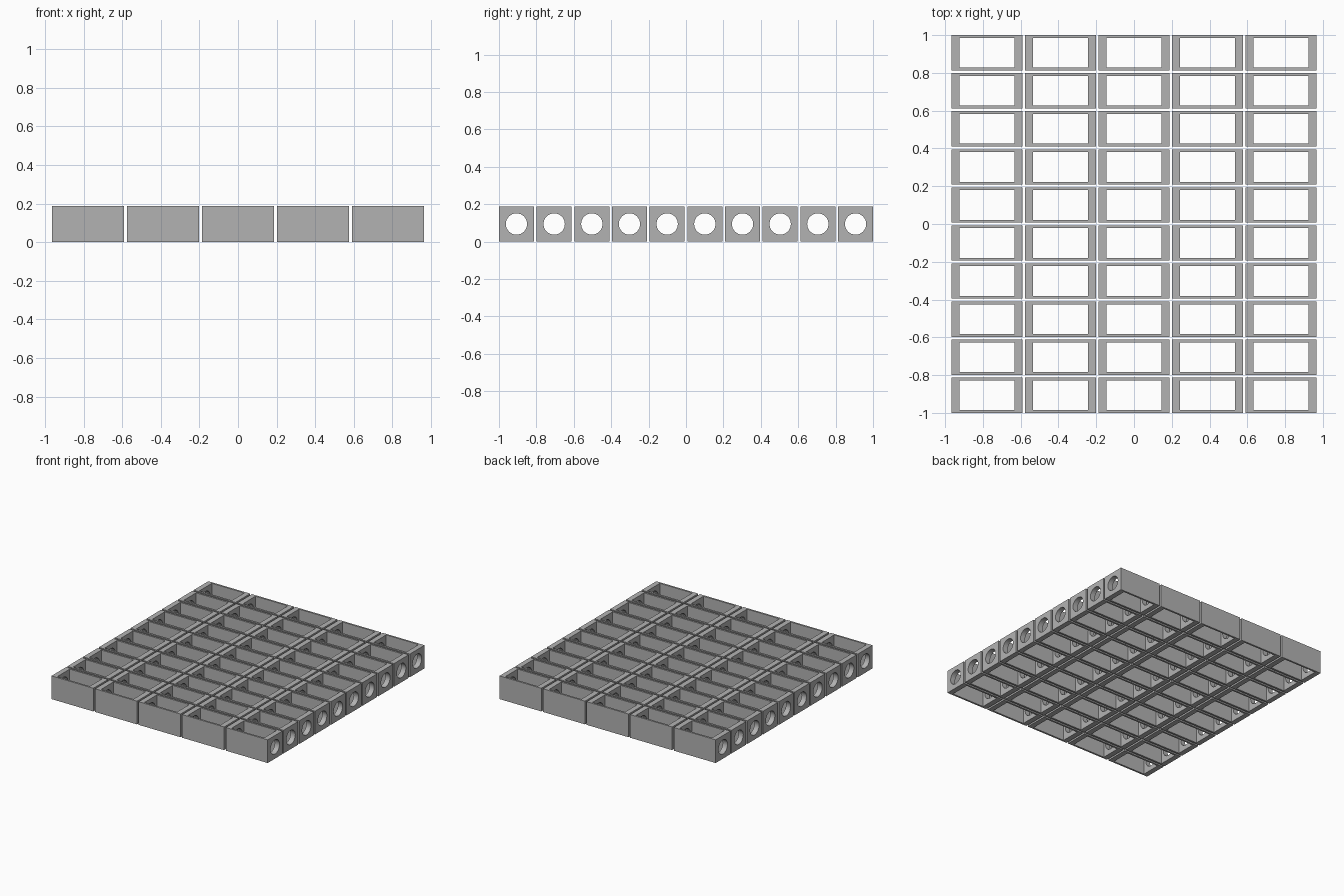
import bpy, math

if "Cube" in bpy.data.objects:
    bpy.data.objects.remove(bpy.data.objects["Cube"])

# Overall measures of one block and of the grid
L, W, H = 0.374, 0.187, 0.187
WALL_X, WALL_Y = 0.042, 0.015
PITCH_X, PITCH_Y = 0.389, 0.2014
COLS, ROWS = 5, 10
HOLE_R = 0.057
X0 = -PITCH_X * (COLS - 1) / 2
Y0 = -PITCH_Y * (ROWS - 1) / 2

gray = bpy.data.materials.new("concrete gray")
gray.diffuse_color = (0.45, 0.45, 0.45, 1)
gray.use_nodes = True
gray.node_tree.nodes["Principled BSDF"].inputs["Base Color"].default_value = gray.diffuse_color


def box(name, size):
    bpy.ops.mesh.primitive_cube_add(size=1, location=(X0, Y0, H / 2))
    ob = bpy.context.object
    ob.name = name
    ob.scale = size
    bpy.ops.object.transform_apply(location=False, rotation=False, scale=True)
    ob.data.materials.append(gray)
    return ob


# Hollow block, open at the top and bottom
block = box("hollow_blocks", (L, W, H))
cavity = box("cavity_cutter", (L - 2 * WALL_X, W - 2 * WALL_Y, H * 2))

# Round hole through both end walls
bpy.ops.mesh.primitive_cylinder_add(vertices=32, radius=HOLE_R, depth=L * 1.5,
                                    location=(X0, Y0, H / 2 + 0.001),
                                    rotation=(0, math.pi / 2, 0))
bore = bpy.context.object
bore.name = "end_hole_cutter"
bore.data.materials.append(gray)

bpy.ops.object.select_all(action='DESELECT')
block.select_set(True)
bpy.context.view_layer.objects.active = block
for cutter in (cavity, bore):
    mod = block.modifiers.new("cut", 'BOOLEAN')
    mod.operation = 'DIFFERENCE'
    mod.solver = 'EXACT'
    mod.object = cutter
    bpy.ops.object.modifier_apply(modifier=mod.name)
    bpy.data.objects.remove(cutter)
bpy.ops.object.shade_smooth_by_angle(angle=math.radians(30))

# Repeat the block over the grid of columns and rows
for count, offset in ((COLS, (PITCH_X, 0, 0)), (ROWS, (0, PITCH_Y, 0))):
    arr = block.modifiers.new("grid", 'ARRAY')
    arr.count = count
    arr.use_relative_offset = False
    arr.use_constant_offset = True
    arr.constant_offset_displace = offset
